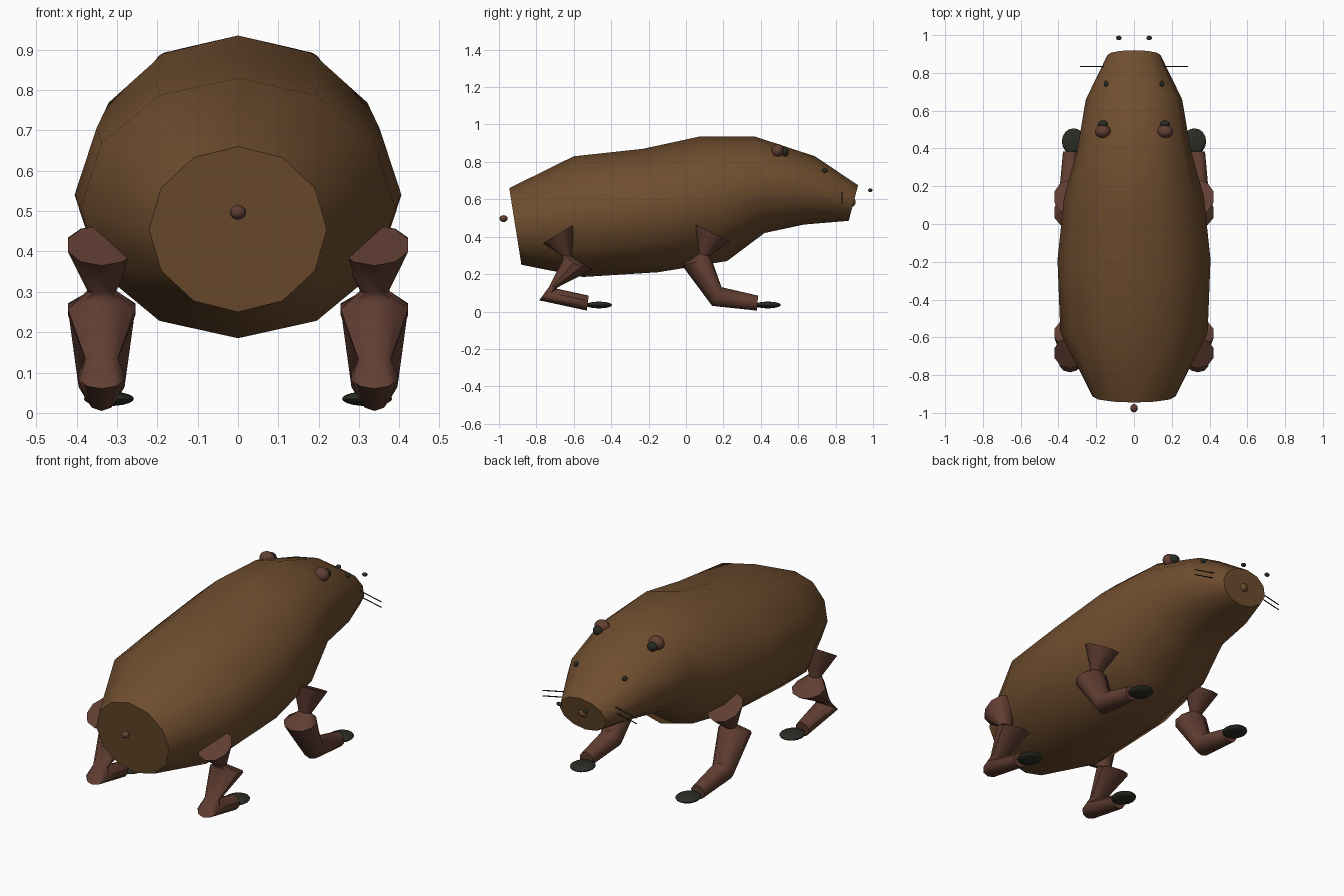
import bpy, bmesh
from math import pi, sin, cos, radians
from mathutils import Vector, Matrix

cube = bpy.data.objects.get("Cube")
if cube:
    bpy.data.objects.remove(cube)


def material(name, rgb):
    m = bpy.data.materials.new(name)
    m.use_nodes = True
    m.diffuse_color = (*rgb, 1)
    m.node_tree.nodes["Principled BSDF"].inputs["Base Color"].default_value = (*rgb, 1)
    return m


FUR = material("brown_fur", (0.16, 0.075, 0.028))
SKIN = material("reddish_brown_skin", (0.12, 0.048, 0.032))
DARK = material("dark_grey", (0.023, 0.027, 0.019))


def finish(bm, name, mat):
    bmesh.ops.recalc_face_normals(bm, faces=bm.faces)
    me = bpy.data.meshes.new(name)
    bm.to_mesh(me)
    bm.free()
    for p in me.polygons:
        p.use_smooth = True
    me.set_sharp_from_angle(angle=radians(42))
    me.materials.append(mat)
    ob = bpy.data.objects.new(name, me)
    bpy.context.collection.objects.link(ob)
    return ob


def loft(name, sections, sides, mat, cx=0):
    """Skin oval rings; each ring spans two (y, z) points and has a half width."""
    bm = bmesh.new()
    rings = []
    for a, b, w in sections:
        a, b = Vector((cx, *a)), Vector((cx, *b))
        mid, arm = (a + b) / 2, (a - b) / 2
        angles = [2 * pi * i / sides for i in range(sides)]
        rings.append([bm.verts.new(mid + arm * cos(t) + Vector((w * sin(t), 0, 0)))
                      for t in angles])
    for r, s in zip(rings, rings[1:]):
        for i in range(sides):
            j = (i + 1) % sides
            bm.faces.new((r[i], r[j], s[j], s[i]))
    bm.faces.new(rings[0])
    bm.faces.new(rings[-1])
    return finish(bm, name, mat)


def ball(name, centre, radii, mat):
    bm = bmesh.new()
    bmesh.ops.create_uvsphere(bm, u_segments=16, v_segments=10, radius=1,
                              matrix=Matrix.Translation(centre) @ Matrix.Diagonal((*radii, 1)))
    return finish(bm, name, mat)


def rod(name, a, b, radius, mat):
    a, b = Vector(a), Vector(b)
    d = b - a
    bm = bmesh.new()
    turn = d.to_track_quat("Z", "Y").to_matrix().to_4x4()
    bmesh.ops.create_cone(bm, cap_ends=True, segments=6, radius1=radius, radius2=radius,
                          depth=d.length, matrix=Matrix.Translation((a + b) / 2) @ turn)
    return finish(bm, name, mat)


# Body from rump to muzzle: top point, bottom point, half width
loft("body", [
    ((-0.945, 0.66), (-0.88, 0.25), 0.22),
    ((-0.60, 0.83), (-0.55, 0.185), 0.39),
    ((-0.23, 0.87), (-0.15, 0.21), 0.405),
    ((0.07, 0.935), (0.22, 0.27), 0.37),
    ((0.37, 0.935), (0.42, 0.42), 0.30),
    ((0.69, 0.83), (0.63, 0.465), 0.255),
    ((0.92, 0.675), (0.87, 0.485), 0.14),
], 12, FUR)

# Tail and nose
ball("tail", (0, -0.975, 0.497), (0.02, 0.022, 0.018), SKIN)
ball("nose", (0, 0.885, 0.585), (0.03, 0.022, 0.025), FUR)

# Leg sections from hip to foot: back point, front point, half width
FRONT_LEG = [
    ((0.05, 0.465), (0.235, 0.375), 0.088),
    ((0.07, 0.31), (0.125, 0.295), 0.035),
    ((-0.02, 0.245), (0.135, 0.285), 0.088),
    ((0.14, 0.03), (0.19, 0.13), 0.06),
    ((0.38, 0.005), (0.385, 0.085), 0.04),
]
REAR_LEG = [
    ((-0.765, 0.365), (-0.60, 0.465), 0.088),
    ((-0.665, 0.30), (-0.61, 0.295), 0.035),
    ((-0.66, 0.275), (-0.50, 0.225), 0.088),
    ((-0.73, 0.135), (-0.685, 0.13), 0.042),
    ((-0.785, 0.06), (-0.69, 0.122), 0.06),
    ((-0.53, 0.005), (-0.52, 0.085), 0.04),
]

# Paired parts
for side, s in (("left", 1), ("right", -1)):
    for end, sections, toe_y in (("front", FRONT_LEG, 0.437), ("rear", REAR_LEG, -0.465)):
        loft(f"{end}_leg_{side}", sections, 10, SKIN, 0.338 * s)
        ball(f"{end}_toes_{side}", (0.32 * s, toe_y, 0.035), (0.062, 0.07, 0.018), DARK)
    ball(f"ear_{side}", (0.165 * s, 0.49, 0.86), (0.043, 0.034, 0.036), SKIN)
    ball(f"inner_ear_{side}", (0.165 * s, 0.53, 0.853), (0.027, 0.018, 0.024), DARK)
    ball(f"eye_{side}", (0.148 * s, 0.742, 0.755), (0.012, 0.015, 0.012), DARK)
    ball(f"nostril_{side}", (0.08 * s, 0.985, 0.648), (0.015, 0.012, 0.010), DARK)
    for i, z in enumerate((0.61, 0.64)):
        rod(f"whisker_{side}_{i + 1}", (0.14 * s, 0.835, z), (0.285 * s, 0.835, z - 0.03),
            0.003, DARK)
